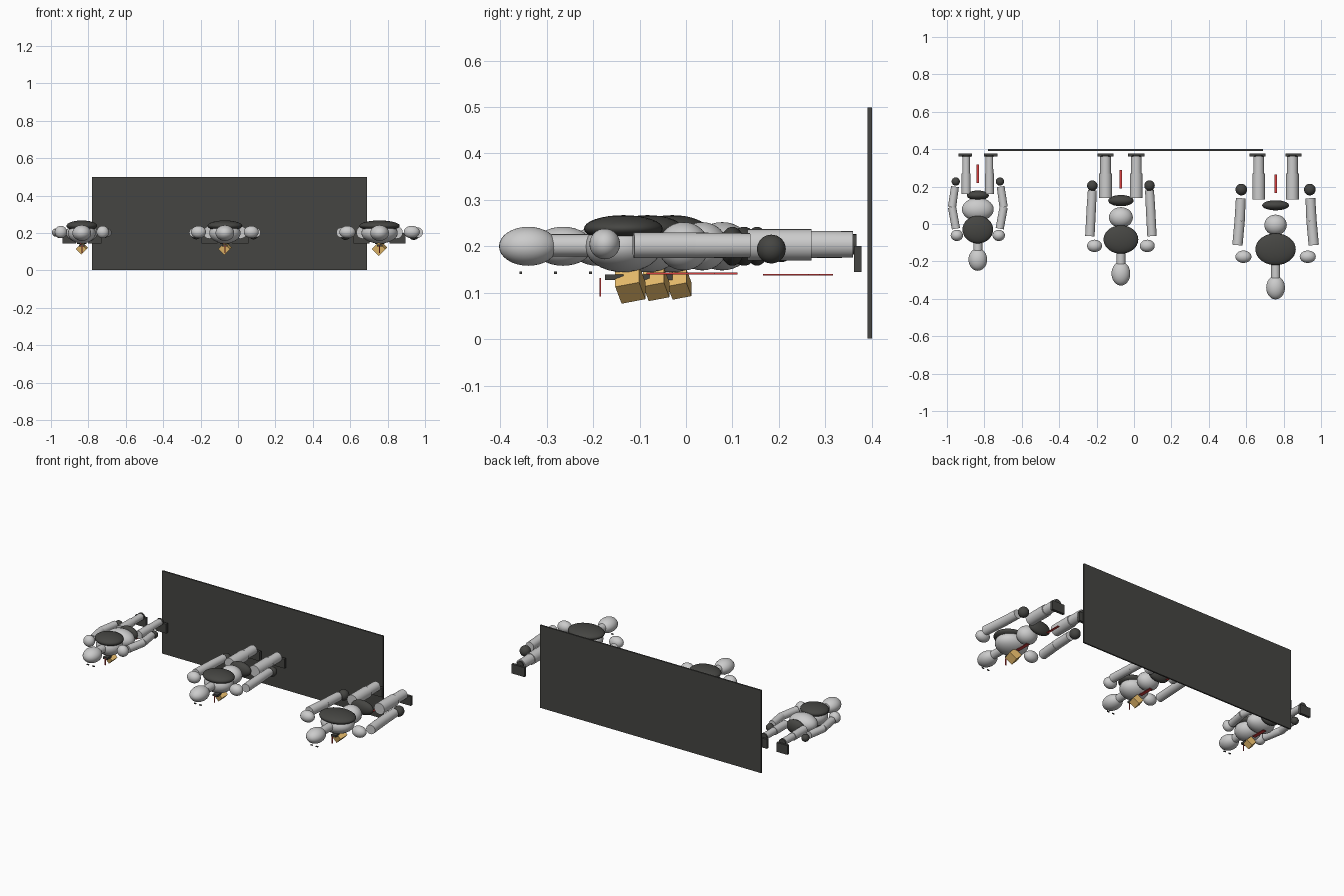
import bpy, math
from mathutils import Vector

if "Cube" in bpy.data.objects:
    bpy.data.objects.remove(bpy.data.objects["Cube"])

def material(name, rgb):
    m = bpy.data.materials.new(name)
    m.diffuse_color = (*rgb, 1)
    m.use_nodes = True
    m.node_tree.nodes["Principled BSDF"].inputs["Base Color"].default_value = m.diffuse_color
    return m

DARK = material("dark", (0.06, 0.06, 0.055))
GOLD = material("gold", (0.8, 0.5, 0.15))
RED = material("red", (0.7, 0.05, 0.05))

def finish(name, mat, smooth=False):
    o = bpy.context.object
    o.name = name
    if mat:
        o.data.materials.append(mat)
    if smooth:
        bpy.ops.object.shade_smooth_by_angle()
    return o

def ball(name, loc, radii, mat=None):
    bpy.ops.mesh.primitive_uv_sphere_add(segments=32, ring_count=16, location=loc)
    bpy.context.object.scale = radii
    return finish(name, mat, True)

def box(name, loc, size, mat=None, rot=(0, 0, 0)):
    bpy.ops.mesh.primitive_cube_add(size=1, location=loc, rotation=rot)
    bpy.context.object.scale = size
    return finish(name, mat)

def rod(name, a, b, r1, r2=None, mat=None):
    a, b = Vector(a), Vector(b)
    d = b - a
    bpy.ops.mesh.primitive_cone_add(vertices=24, radius1=r1, radius2=r2 or r1, depth=d.length,
                                    location=(a + b) / 2, rotation=d.to_track_quat('Z', 'Y').to_euler())
    return finish(name, mat, True)

Z = 0.202
# centre line parts are (y, rx, ry); paired parts give their sideways offset first
FIGURES = [
    dict(x=-0.835, head=(-0.19, .05, .06), neck=-0.10, back=(-0.03, .082, .074), waist=(.078, .085, .062),
         hip=(.153, .059, .026), leg=(.062, .16, .024), foot=(.068, .036), shoulder=(.112, -.061, .033, .030),
         arm=[(.117, -.025), (.138, .09), (.122, .20)], arm_r=.022, hand=(.118, .227, .022), gem=(-0.014, .042)),
    dict(x=-0.07, head=(-0.265, .05, .064), neck=-0.15, back=(-0.083, .093, .076), waist=(.035, .064, .055),
         hip=(.125, .068, .03), leg=(.082, .138, .034), foot=(.082, .043), shoulder=(.141, -.117, .04, .033),
         arm=[(.166, -.065), (.158, .09), (.153, .18)], arm_r=.025, hand=(.153, .205, .028), gem=(-0.064, .046)),
    dict(x=0.757, head=(-0.34, .05, .063), neck=-0.20, back=(-0.135, .108, .085), waist=(-.005, .06, .055),
         hip=(.1, .072, .027), leg=(.09, .132, .034), foot=(.096, .043), shoulder=(.172, -.175, .043, .033),
         arm=[(.204, -.113), (.192, .018), (.186, .138)], arm_r=.0275, hand=(.183, .184, .031), gem=(-0.12, .053)),
]

for i, f in enumerate(FIGURES, 1):
    x = f["x"]
    n = lambda part: f"figure_{i}_{part}"
    # head, neck and torso
    y, rx, ry = f["head"]
    ball(n("head"), (x, y, .2), (rx, ry, .042))
    for s in (-1, 1):
        box(n("eye"), (x + s * .018, y - .016, .143), (.014, .006, .005), DARK)
    rod(n("neck"), (x, f["neck"] + .03, Z), (x, y + ry + .012 - .025, Z), .024)
    y, rx, ry = f["back"]
    ball(n("chest"), (x, y, Z - .002), (rx * .9, ry * .98, .056))
    ball(n("back_plate"), (x, y, .238), (rx, ry, .029), DARK)
    y, rx, ry = f["waist"]
    ball(n("waist"), (x, y, .2), (rx, ry, .052))
    y, rx, ry = f["hip"]
    ball(n("belt"), (x, y, .2), (rx, ry, .042), DARK)
    # chest gem and thin front trims
    gy, gs = f["gem"]
    box(n("gem"), (x, gy, .118), (gs, gs, gs), GOLD, (math.radians(15), math.radians(45), 0))
    box(n("collar_trim"), (x, gy - gs - .012, .112), (.006, .003, .04), RED)
    box(n("chest_trim"), (x, gy + .08, .141), (.02, .09, .004), RED)
    box(n("front_buckle"), (x, gy - .035, .133), (.03, .04, .012), DARK)
    box(n("loin_trim"), (x, f["hip"][0] + .115, .139), (.014, .098, .003), RED)
    for s in (-1, 1):
        # arms
        dx, y, rx, ry = f["shoulder"]
        ball(n("shoulder"), (x + s * dx, y, .205), (rx, ry, .033))
        p = [(x + s * a, b, Z) for a, b in f["arm"]]
        r = f["arm_r"]
        rod(n("upper_arm"), p[0], p[1], r, r)
        rod(n("forearm"), p[1], p[2], r, r * .95)
        dx, y, r = f["hand"]
        ball(n("hand"), (x + s * dx, y, .194), (r, r, r), DARK)
        # legs
        dx, y, r = f["leg"]
        rod(n("thigh"), (x + s * dx, y, Z + .001), (x + s * dx, .27, Z + .001), r, r)
        rod(n("shin"), (x + s * dx, .26, Z + .002), (x + s * dx, .36, Z + .002), r * .86, r * .84)
        dx, w = f["foot"]
        box(n("foot"), (x + s * dx, .37, .173), (w * 2, .016, .056), DARK)
        rod(n("ankle"), (x + s * f["leg"][0], .357, Z + .002), (x + s * f["leg"][0], .367, Z + .002), .022, mat=DARK)

# backing panel
box("backing_panel", (-0.045, .396, .25), (1.47, .009, .497), DARK)
